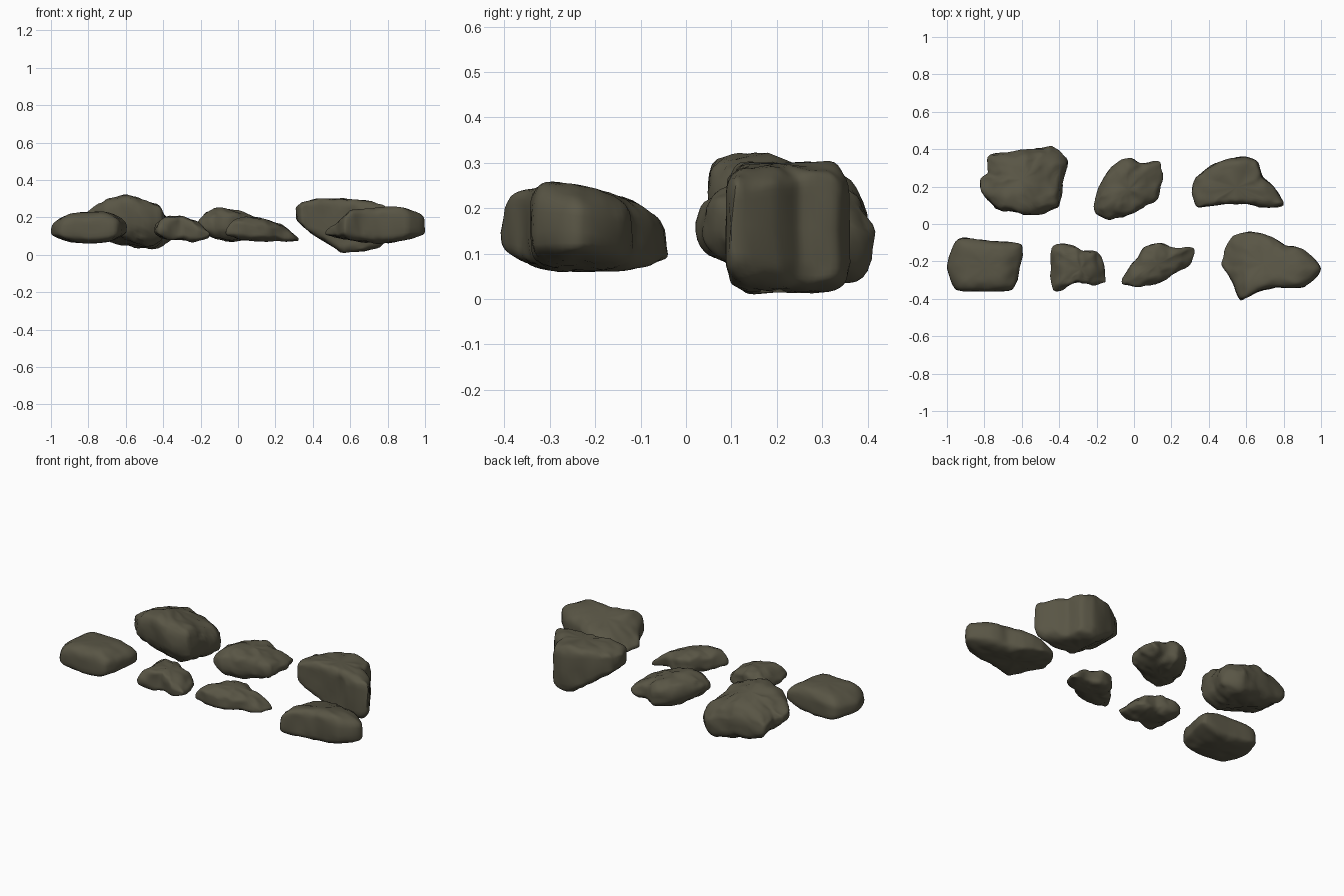
import bpy, bmesh, math
from mathutils import Vector, noise

default_cube = bpy.data.objects.get("Cube")
if default_cube:
    bpy.data.objects.remove(default_cube, do_unlink=True)

# One stone colour for the whole set
stone = bpy.data.materials.new("olive_brown_stone")
stone.use_nodes = True
stone_colour = (0.1, 0.092, 0.06, 1)
stone.diffuse_color = stone_colour
shader = stone.node_tree.nodes["Principled BSDF"]
shader.inputs["Base Color"].default_value = stone_colour
shader.inputs["Roughness"].default_value = 0.9

EDGE_STEPS = 6
RINGS = 22


def sample(profile, t):
    """Read an evenly spaced profile at t between its two ends."""
    position = max(0, min(t, 1)) * (len(profile) - 1)
    index = min(int(position), len(profile) - 2)
    blend = position - index
    return profile[index] * (1 - blend) + profile[index + 1] * blend


def power(value, exponent):
    return math.copysign(abs(value) ** exponent, value)


def round_outline(outline):
    """Pass a gently rounded closed curve through the outline points."""
    points = [Vector(p) for p in outline]
    count = len(points)
    result = []
    for i in range(count):
        before, start, end, after = (points[(i + k) % count] for k in (-1, 0, 1, 2))
        for step in range(EDGE_STEPS):
            t = step / EDGE_STEPS
            leave = (end - before) * 0.35 * t * (1 - t) ** 2
            arrive = (after - start) * 0.35 * t ** 2 * (1 - t)
            result.append(start.lerp(end, t * t * (3 - 2 * t)) + leave - arrive)
    return result


def rock(name, outline, top, bottom, boxiness, roughness, rim=0.5, top_lean=0, bottom_lean=0):
    """Loft a rock: plan outline, plus crest and underside heights along x,
    leaning along y; rim is how far up the widest ring sits."""
    edge = round_outline(outline)
    centre = sum(edge, Vector((0, 0))) / len(edge)
    x_min = min(p.x for p in edge)
    x_size = max(p.x for p in edge) - x_min

    def surface_point(plan, lift):
        t = (plan.x - x_min) / x_size
        offset = plan.y - centre.y
        high = sample(top, t) + top_lean * offset
        low = sample(bottom, t) + bottom_lean * offset
        middle = low + rim * (high - low)
        z = middle + lift * (high - middle if lift > 0 else middle - low)
        point = Vector((plan.x, plan.y, z))
        # Broad lumps and fine chips
        lumps = noise.noise_vector(point * 9)
        chips = noise.noise_vector(point * 22)
        return point + (lumps * 0.6 + chips * 0.7) * roughness

    bm = bmesh.new()
    rings = []
    for ring in range(1, RINGS):
        angle = math.pi * (ring / RINGS - 0.5)
        spread = power(math.cos(angle), 2 / boxiness)
        lift = power(math.sin(angle), 2 / boxiness)
        rings.append([bm.verts.new(surface_point(centre.lerp(p, spread), lift)) for p in edge])
    count = len(edge)
    for lower, upper in zip(rings, rings[1:]):
        for i in range(count):
            j = (i + 1) % count
            bm.faces.new((lower[i], lower[j], upper[j], upper[i]))
    # Close the underside and the crest
    for ring, lift in ((rings[0], -1), (rings[-1], 1)):
        pole = bm.verts.new(surface_point(centre, lift))
        for i in range(count):
            bm.faces.new((ring[i], ring[(i + 1) % count], pole))
    bmesh.ops.recalc_face_normals(bm, faces=bm.faces)

    mesh = bpy.data.meshes.new(name)
    bm.to_mesh(mesh)
    bm.free()
    mesh.materials.append(stone)
    obj = bpy.data.objects.new(name, mesh)
    bpy.context.collection.objects.link(obj)
    bpy.ops.object.select_all(action="DESELECT")
    obj.select_set(True)
    bpy.context.view_layer.objects.active = obj
    bpy.ops.object.shade_smooth_by_angle(angle=math.radians(50))


# Back row
rock("back_right_boulder",
     [(-.77, .37), (-.57, .39), (-.44, .41), (-.36, .34), (-.38, .22), (-.4, .1),
      (-.53, .05), (-.72, .08), (-.81, .16), (-.82, .24), (-.78, .28)],
     top=[.23, .28, .305, .27, .25], bottom=[.13, .08, .06, .03, .04],
     boxiness=3.2, roughness=.016, top_lean=-.25, bottom_lean=-.12)
rock("back_middle_stone",
     [(-.22, .1), (-.2, .18), (-.12, .31), (-.02, .355), (.05, .32), (.14, .33),
      (.155, .23), (.13, .14), (.06, .1), (-.02, .05), (-.14, .02), (-.2, .05)],
     top=[.22, .25, .245, .22, .19], bottom=[.12, .08, .07, .08, .1],
     boxiness=2.8, roughness=.014)
rock("back_left_block",
     [(.31, .17), (.33, .25), (.45, .33), (.59, .36), (.66, .33), (.69, .25),
      (.75, .2), (.8, .1), (.68, .09), (.59, .11), (.43, .1), (.34, .09)],
     top=[.27, .3, .3, .29, .27], bottom=[.17, .09, .01, .02, .05],
     boxiness=6, roughness=.01)

# Front row
rock("front_right_block",
     [(-1, -.22), (-.94, -.08), (-.77, -.09), (-.6, -.11), (-.61, -.23), (-.65, -.35),
      (-.8, -.36), (-.95, -.35)],
     top=[.19, .225, .23, .23, .2], bottom=[.09, .07, .06, .07, .1],
     boxiness=3.6, roughness=.006, rim=.35)
rock("front_right_pebble",
     [(-.44, -.13), (-.34, -.115), (-.28, -.14), (-.2, -.145), (-.16, -.23),
      (-.16, -.31), (-.21, -.325), (-.31, -.315), (-.38, -.35), (-.44, -.34)],
     top=[.17, .21, .205, .18, .13], bottom=[.1, .08, .08, .07, .08],
     boxiness=3, roughness=.014, rim=.4)
rock("front_middle_stone",
     [(-.06, -.32), (-.03, -.24), (.02, -.18), (.06, -.12), (.14, -.1), (.22, -.13),
      (.32, -.13), (.31, -.21), (.22, -.26), (.15, -.315), (.02, -.335)],
     top=[.18, .21, .19, .165, .1], bottom=[.09, .08, .075, .075, .07],
     boxiness=3.2, roughness=.012, rim=.4)
rock("front_left_slab",
     [(.47, -.22), (.49, -.13), (.53, -.06), (.62, -.04), (.73, -.065), (.81, -.11),
      (.91, -.14), (1, -.24), (.91, -.335), (.76, -.34), (.66, -.365), (.57, -.405), (.52, -.3)],
     top=[.14, .215, .24, .25, .235], bottom=[.1, .08, .06, .07, .09],
     boxiness=4, roughness=.008, rim=.38, top_lean=-.22)
